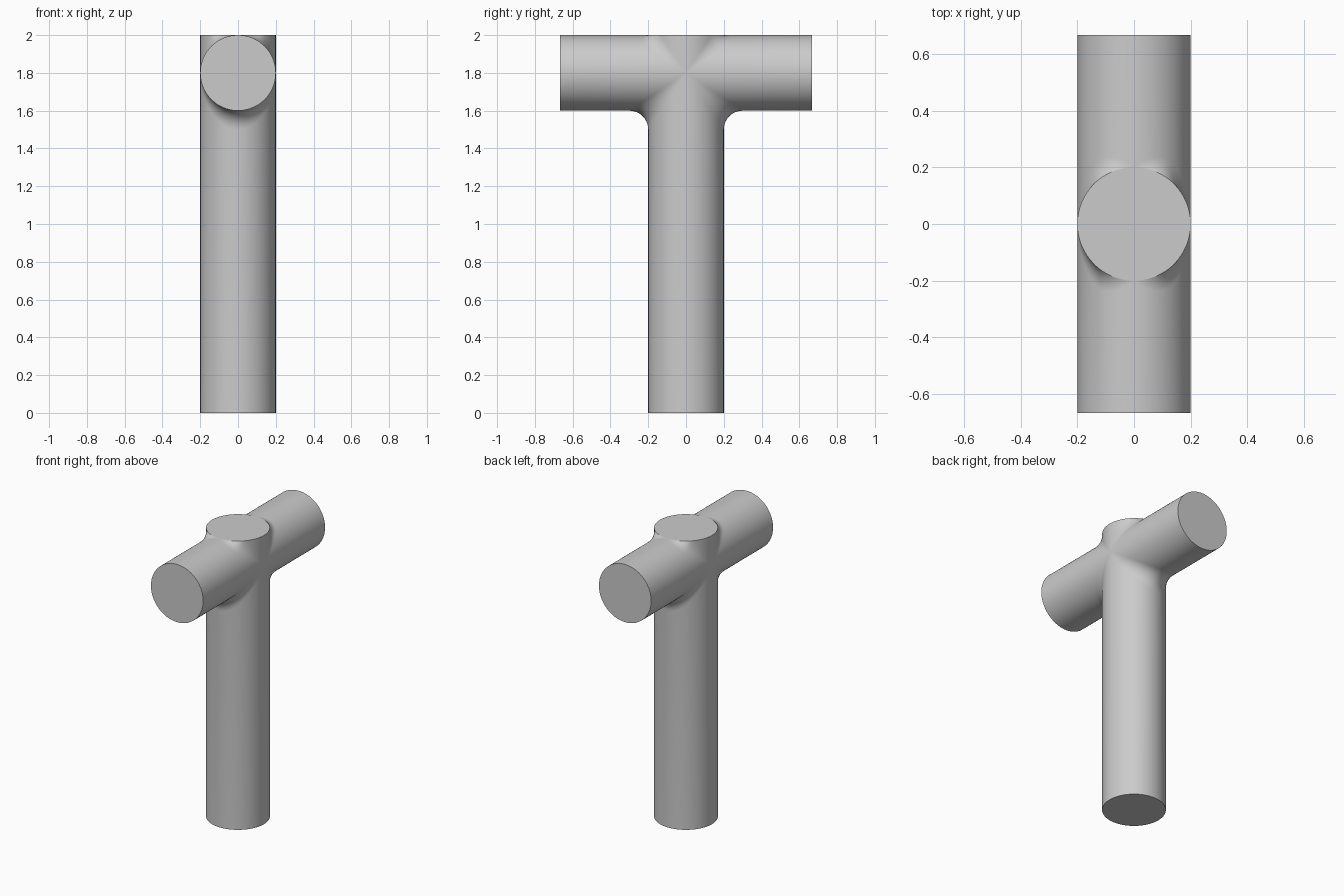
import bpy
import bmesh
import math
from mathutils import Vector

cube = bpy.data.objects.get("Cube")
if cube:
    bpy.data.objects.remove(cube)

R = 0.2            # radius of both bars
FILLET = 0.1       # blend radius where they cross
HEIGHT = 2.0
HALF_SPAN = 0.667  # half length of the crossbar
AXIS = HEIGHT - R  # height of the crossbar's centre line
COLUMNS = 48
ARC_STEPS = 10


def blend_centre(theta, upper):
    """Touch point on the post and centre of the blend arc, relative to the crossing."""
    n = Vector((math.sin(theta), math.cos(theta), 0))
    reach = R + FILLET
    z = reach * math.cos(theta)
    if not upper:
        return n * R + Vector((0, 0, -z)), n * reach + Vector((0, 0, -z))
    if z <= R:
        return n * R + Vector((0, 0, z)), n * reach + Vector((0, 0, z))
    # Near the top the blend rests on the rim of the post instead
    rim = n * R + Vector((0, 0, R))
    low, high = 0.0, math.pi / 2
    for _ in range(40):
        mid = (low + high) / 2
        c = rim + FILLET * (n * math.cos(mid) + Vector((0, 0, math.sin(mid))))
        if c.x ** 2 + c.z ** 2 < reach ** 2:
            low = mid
        else:
            high = mid
    return rim, c


def column(theta, upper):
    """Points running from the post's end, round the blend, to the crossbar's end."""
    post, c = blend_centre(theta, upper)
    k = R / (R + FILLET)
    bar = Vector((c.x * k, c.y, c.z * k))
    a, b = post - c, bar - c
    angle = a.angle(b)
    pts = [Vector((post.x, post.y, R if upper else -AXIS))]
    for i in range(ARC_STEPS + 1):
        t = i / ARC_STEPS
        if angle < 1e-4:
            d = a.lerp(b, t)
        else:
            d = (a * math.sin((1 - t) * angle) + b * math.sin(t * angle)) / math.sin(angle)
        pts.append(c + d)
    pts.append(Vector((bar.x, HALF_SPAN, bar.z)))
    return pts


bm = bmesh.new()

# Four blended skins: upper and lower, front and back
for upper in (False, True):
    for side in (-1, 1):
        grid = []
        for i in range(COLUMNS + 1):
            theta = math.pi * (i / COLUMNS - 0.5)
            grid.append([bm.verts.new((p.x, p.y * side, p.z + AXIS))
                         for p in column(theta, upper)])
        for left, right in zip(grid, grid[1:]):
            for j in range(len(left) - 1):
                bm.faces.new((left[j], right[j], right[j + 1], left[j + 1])).smooth = True

bmesh.ops.remove_doubles(bm, verts=bm.verts[:], dist=1e-4)

# Flat caps on the four open ends
rims = [e for e in bm.edges if e.is_boundary]
caps = bmesh.ops.holes_fill(bm, edges=rims, sides=0)["faces"]
for face in caps:
    face.smooth = False
bmesh.ops.recalc_face_normals(bm, faces=bm.faces[:])

mesh = bpy.data.meshes.new("crossed_bars")
bm.to_mesh(mesh)
bm.free()

grey = bpy.data.materials.new("plain grey")
grey.use_nodes = True
colour = (0.6, 0.6, 0.6, 1)
grey.diffuse_color = colour
grey.node_tree.nodes["Principled BSDF"].inputs["Base Color"].default_value = colour
mesh.materials.append(grey)

bars = bpy.data.objects.new("crossed_bars", mesh)
bpy.context.collection.objects.link(bars)
